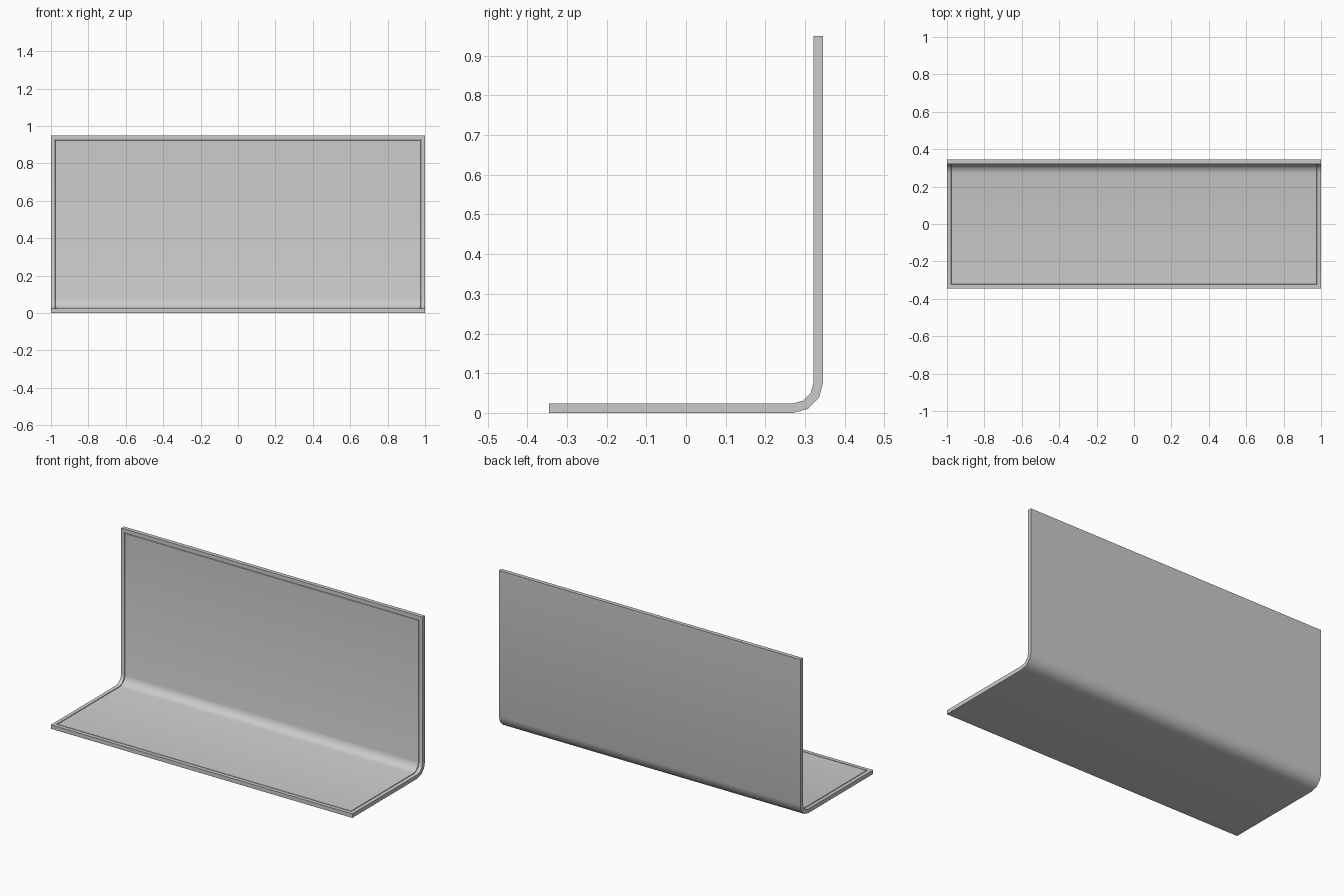
import bpy, bmesh
from math import sin, cos, radians

if "Cube" in bpy.data.objects:
    bpy.data.objects.remove(bpy.data.objects["Cube"])

# Side profile (y, z): outer skin and inner skin of a sheet with a rounded bend
BEND_Y, BEND_Z = 0.27, 0.075


def skin(r):
    arc = [(BEND_Y + r * sin(radians(a)), BEND_Z - r * cos(radians(a))) for a in (0, 30, 60, 90)]
    return [(-0.345, BEND_Z - r)] + arc + [(BEND_Y + r, 0.95)]


outer, inner = skin(0.075), skin(0.051)
n = len(outer)

bm = bmesh.new()


def row(pts, x):
    return [bm.verts.new((x, y, z)) for y, z in pts]


ol, il, o_r, i_r = row(outer, -1), row(inner, -1), row(outer, 1), row(inner, 1)

# Long skins and side edges
panel = []
for i in range(n - 1):
    j = i + 1
    bm.faces.new((ol[i], ol[j], o_r[j], o_r[i]))
    panel.append(bm.faces.new((il[i], i_r[i], i_r[j], il[j])))
    bm.faces.new((ol[i], il[i], il[j], ol[j]))
    bm.faces.new((o_r[i], o_r[j], i_r[j], i_r[i]))
# Front lip and top lip
bm.faces.new((ol[0], o_r[0], i_r[0], il[0]))
bm.faces.new((ol[-1], il[-1], i_r[-1], o_r[-1]))
bmesh.ops.recalc_face_normals(bm, faces=bm.faces[:])

# Border on the inner face, then a fine groove around the panel
for thickness, depth in ((0.022, 0), (0.001, -0.004), (0.003, 0), (0.001, 0.004)):
    bmesh.ops.inset_region(bm, faces=panel, thickness=thickness, depth=depth,
                           use_even_offset=True, use_boundary=True)

mesh = bpy.data.meshes.new("bent_panel")
bm.to_mesh(mesh)
bm.free()
obj = bpy.data.objects.new("bent_panel", mesh)
bpy.context.collection.objects.link(obj)
bpy.context.view_layer.objects.active = obj
obj.select_set(True)
bpy.ops.object.shade_smooth_by_angle(angle=radians(40))
